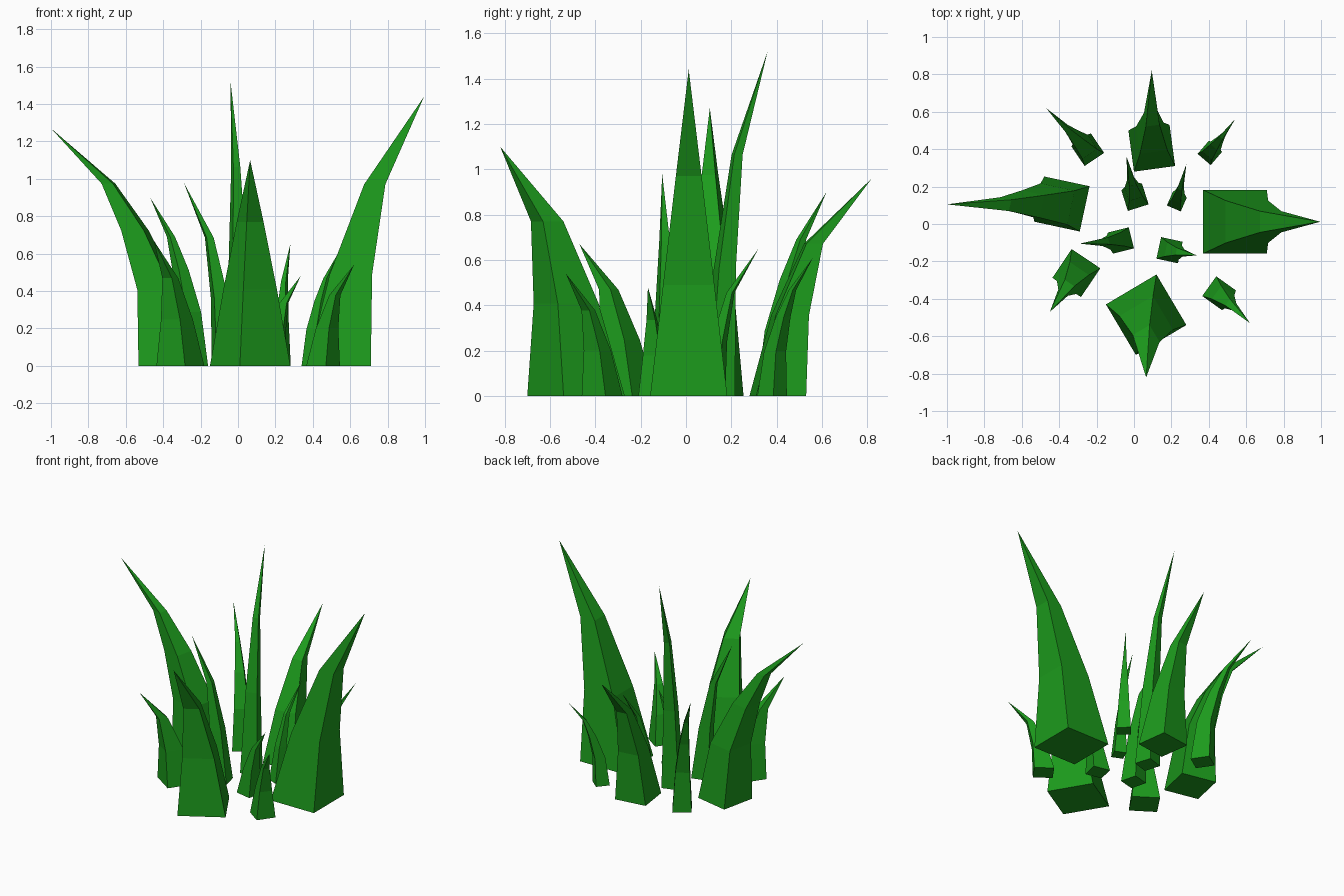
import bpy
import bmesh
from mathutils import Vector

if "Cube" in bpy.data.objects:
    bpy.data.objects.remove(bpy.data.objects["Cube"])

green = bpy.data.materials.new("grass_green")
green.diffuse_color = (0.012, 0.33, 0.012, 1)
green.use_nodes = True
green.node_tree.nodes["Principled BSDF"].inputs["Base Color"].default_value = green.diffuse_color

# Ring profiles: (share of sideways lean, share of height) from base to last ring
THREE = [(0, 0), (0.13, 0.37), (0.38, 0.70)]
UPRIGHT = [(0, 0), (0.14, 0.34), (0.42, 0.674)]
FOUR = [(0, 0), (0.07, 0.32), (0.27, 0.57), (0.50, 0.767)]


def blade(name, centre, corner, tip, profile):
    """Square-based blade that tapers evenly and curves out to a point."""
    bm = bmesh.new()
    base = Vector((*centre, 0))
    tip = Vector(tip)
    a, b = corner
    square = [(a, b), (-b, a), (-a, -b), (b, -a)]
    rings = []
    for i, (lean, rise) in enumerate(profile):
        s = 1 - i / len(profile)
        cx = base.x + (tip.x - base.x) * lean
        cy = base.y + (tip.y - base.y) * lean
        rings.append([bm.verts.new((cx + x * s, cy + y * s, tip.z * rise))
                      for x, y in square])
    top = bm.verts.new(tip)
    bm.faces.new(rings[0][::-1])
    for k in range(4):
        n = (k + 1) % 4
        for lo, hi in zip(rings, rings[1:]):
            bm.faces.new((lo[k], lo[n], hi[n], hi[k]))
        bm.faces.new((rings[-1][k], rings[-1][n], top))
    bmesh.ops.recalc_face_normals(bm, faces=bm.faces)
    mesh = bpy.data.meshes.new(name)
    bm.to_mesh(mesh)
    bm.free()
    mesh.materials.append(green)
    bpy.context.collection.objects.link(bpy.data.objects.new(name, mesh))


# Large outer blades
blade("blade_right", (0.54, 0.012), (0.17, 0.17), (0.995, 0.012, 1.44), UPRIGHT)
blade("blade_left", (-0.385, 0.107), (0.095, -0.147), (-1.0, 0.105, 1.27), FOUR)
blade("blade_front", (0.065, -0.485), (0.215, -0.055), (0.065, -0.82, 1.10), THREE)
blade("blade_back", (0.095, 0.405), (0.125, -0.095), (0.095, 0.82, 0.96), THREE)

# Medium diagonal blades
blade("blade_back_left", (-0.247, 0.397), (0.087, -0.017), (-0.47, 0.62, 0.90), FOUR)
blade("blade_back_right", (0.405, 0.38), (0.065, 0.005), (0.54, 0.56, 0.61), FOUR)
blade("blade_front_right", (0.455, -0.37), (0.09, 0.015), (0.62, -0.53, 0.54), THREE)
blade("blade_front_left", (-0.308, -0.262), (0.128, 0.025), (-0.45, -0.47, 0.67), THREE)

# Thin inner blades
blade("inner_blade_back_left", (0.005, 0.143), (0.073, -0.038), (-0.04, 0.36, 1.52), THREE)
blade("inner_blade_back_right", (0.229, 0.12), (0.053, 0.021), (0.28, 0.32, 0.65), THREE)
blade("inner_blade_front_left", (-0.07, -0.088), (0.07, -0.042), (-0.29, -0.105, 0.98), THREE)
blade("inner_blade_front_right", (0.19, -0.14), (0.07, 0.045), (0.335, -0.168, 0.48), THREE)
